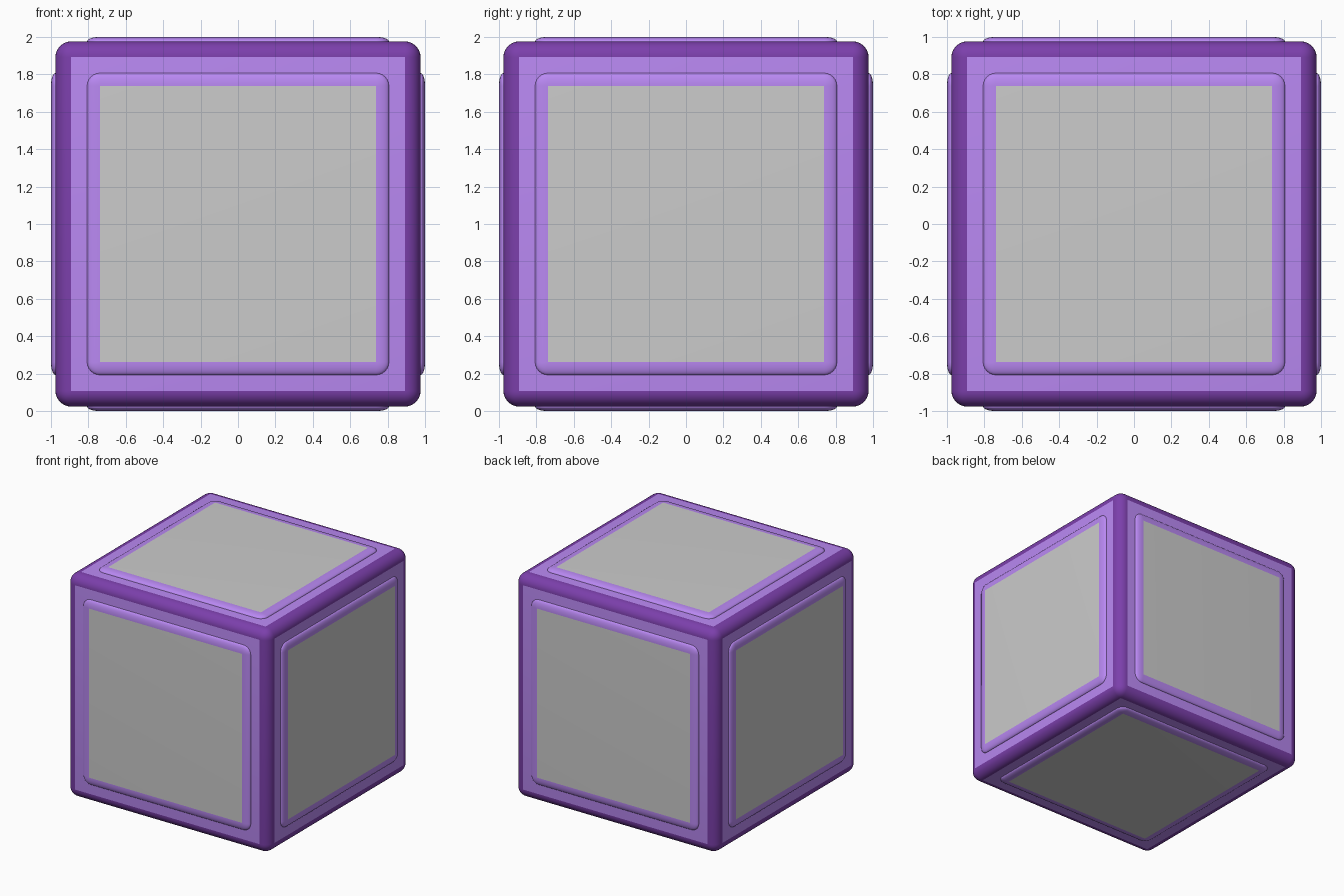
import bpy, bmesh, math
from mathutils import Matrix, Vector

if "Cube" in bpy.data.objects:
    bpy.data.objects.remove(bpy.data.objects["Cube"])


def material(name, rgb):
    m = bpy.data.materials.new(name)
    m.diffuse_color = (*rgb, 1)
    m.use_nodes = True
    m.node_tree.nodes["Principled BSDF"].inputs["Base Color"].default_value = m.diffuse_color
    return m


dark = material("dark_purple", (0.2, 0.05, 0.41))
purple = material("purple", (0.49, 0.25, 0.90))
grey = material("grey", (0.8, 0.8, 0.8))

BODY, BEVEL = 0.976, 0.084      # body half size, edge rounding
FLAT, RIM = 0.738, 0.069        # grey field half size, rim width
CENTRE = Vector((0, 0, 1))


def finish(bm, name, mats):
    bmesh.ops.recalc_face_normals(bm, faces=bm.faces)
    me = bpy.data.meshes.new(name)
    bm.to_mesh(me)
    bm.free()
    for m in mats:
        me.materials.append(m)
    ob = bpy.data.objects.new(name, me)
    bpy.context.collection.objects.link(ob)
    bpy.ops.object.select_all(action='DESELECT')
    ob.select_set(True)
    bpy.context.view_layer.objects.active = ob
    bpy.ops.object.shade_smooth_by_angle(angle=math.radians(30))
    return ob


# Body: cube with purple faces and dark rounded edges
bm = bmesh.new()
bmesh.ops.create_cube(bm, size=2 * BODY, matrix=Matrix.Translation(CENTRE))
bmesh.ops.bevel(bm, geom=bm.edges[:], offset=BEVEL, segments=8, profile=0.5,
                affect='EDGES')
for f in bm.faces:
    f.material_index = 0 if f.calc_area() > 1 else 1
finish(bm, "cube_body", [purple, dark])


# Raised panel: rounded purple rim around a flat grey field
def panel(name, rot):
    bm = bmesh.new()
    rings = []
    steps, arc = 8, 6
    profile = [(RIM, BODY - 0.03)]
    for i in range(steps):
        t = math.pi / 2 * i / steps
        profile.append((RIM * math.cos(t), BODY + (1 - BODY) * math.sin(t)))
    for r, z in profile:
        ring = []
        for c in range(4):
            a0 = math.pi / 2 * c
            cx = FLAT * (1 if c in (0, 3) else -1)
            cy = FLAT * (1 if c < 2 else -1)
            for k in range(arc + 1):
                a = a0 + math.pi / 2 * k / arc
                ring.append(bm.verts.new((cx + r * math.cos(a), cy + r * math.sin(a), z)))
        rings.append(ring)
    n = len(rings[0])
    for lo, hi in zip(rings, rings[1:]):
        for i in range(n):
            j = (i + 1) % n
            bm.faces.new((lo[i], lo[j], hi[j], hi[i]))
    # close the rim onto the square field
    corners = [bm.verts.new((x * FLAT, y * FLAT, 1))
               for x, y in ((1, 1), (-1, 1), (-1, -1), (1, -1))]
    top = rings[-1]
    for i in range(n):
        a, b = corners[i // (arc + 1)], corners[((i + 1) % n) // (arc + 1)]
        bm.faces.new((top[i], top[(i + 1) % n], b, a) if a != b
                     else (top[i], top[(i + 1) % n], a))
    field = bm.faces.new(corners)
    field.material_index = 1
    bmesh.ops.transform(bm, matrix=Matrix.Translation(CENTRE) @ rot, verts=bm.verts)
    finish(bm, name, [purple, grey])


for name, angle, axis in (("top_panel", 0, 'X'), ("bottom_panel", 180, 'X'),
                          ("front_panel", 90, 'X'), ("back_panel", -90, 'X'),
                          ("right_panel", 90, 'Y'), ("left_panel", -90, 'Y')):
    panel(name, Matrix.Rotation(math.radians(angle), 4, axis))
